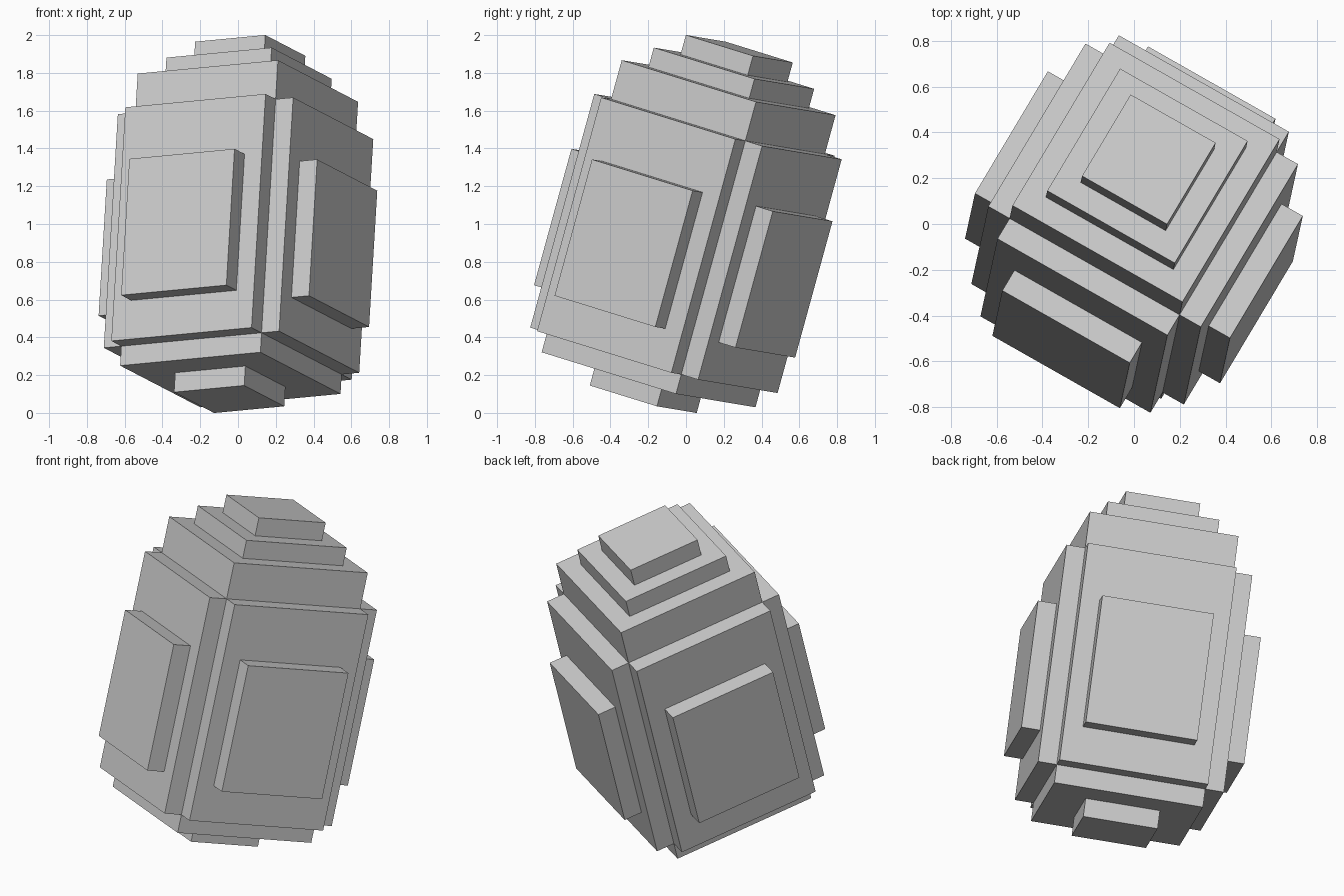
import bpy, bmesh
from mathutils import Matrix, Vector

if "Cube" in bpy.data.objects:
    bpy.data.objects.remove(bpy.data.objects["Cube"])

UNIT = 0.10707                      # one step of the stepped egg
CENTRE = Vector((0.009, 0.028, 1.0))

# Tilted frame of the whole egg
c = Vector((0.058, 0.264, 0.963)).normalized()
a = Vector((0.867, -0.492, 0.082))
a = (a - c * a.dot(c)).normalized()
b = c.cross(a)
frame = Matrix((a, b, c)).transposed().to_4x4()
place = Matrix.Translation(CENTRE) @ frame @ Matrix.Scale(UNIT, 4)

grey = bpy.data.materials.new("light grey")
grey.diffuse_color = (0.6, 0.6, 0.6, 1.0)
grey.use_nodes = True
grey.node_tree.nodes["Principled BSDF"].inputs["Base Color"].default_value = grey.diffuse_color


def box(name, lo, hi, turn=0):
    """Box between two corners in steps, turned by quarter turns about the long axis."""
    lo, hi = Vector(lo), Vector(hi)
    size = hi - lo
    bm = bmesh.new()
    bmesh.ops.create_cube(bm, size=1.0)
    spin = Matrix.Rotation(turn * 1.5707963, 4, 'Z')
    bm.transform(place @ spin @ Matrix.Translation((lo + hi) / 2)
                 @ Matrix.Diagonal((size.x, size.y, size.z, 1.0)))
    mesh = bpy.data.meshes.new(name)
    bm.to_mesh(mesh)
    bm.free()
    mesh.materials.append(grey)
    obj = bpy.data.objects.new(name, mesh)
    bpy.context.collection.objects.link(obj)


# Core and its stepped ends
box("core", (-4, -4, -8), (4, 4, 7))
box("upper_step", (-3, -3, 7), (3, 3, 8))
box("top_step", (-2, -2, 8), (2, 2, 9))
box("bottom_step", (-2, -2, -9), (2, 2, -8))

# Wide slab and raised panel on each of the four sides
for i, side in enumerate(("front", "right", "back", "left")):
    box(side + "_slab", (-4, -5, -7), (4, -4, 5), i)
    box(side + "_panel", (-3, -6, -5), (3, -5, 2), i)
